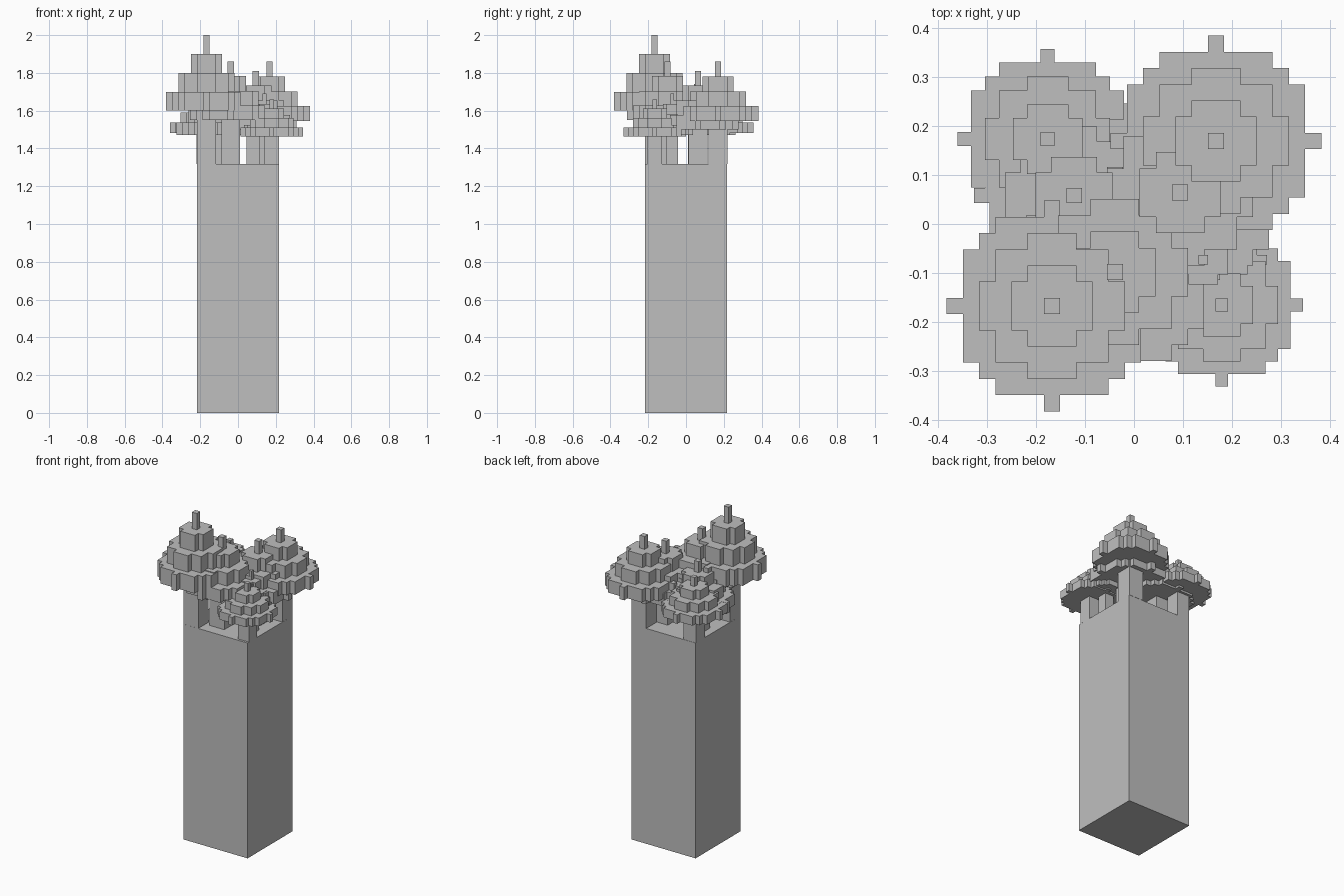
import bpy, bmesh, math

if "Cube" in bpy.data.objects:
    bpy.data.objects.remove(bpy.data.objects["Cube"])

grey = bpy.data.materials.new("plain grey")
grey.diffuse_color = (0.52, 0.52, 0.52, 1)
grey.use_nodes = True
grey.node_tree.nodes["Principled BSDF"].inputs["Base Color"].default_value = grey.diffuse_color


def finish(bm, name):
    bmesh.ops.recalc_face_normals(bm, faces=bm.faces)
    mesh = bpy.data.meshes.new(name)
    bm.to_mesh(mesh)
    bm.free()
    mesh.materials.append(grey)
    ob = bpy.data.objects.new(name, mesh)
    bpy.context.collection.objects.link(ob)
    return ob


def prism(bm, outline, z0, z1):
    low = [bm.verts.new((x, y, z0)) for x, y in outline]
    high = [bm.verts.new((x, y, z1)) for x, y in outline]
    bm.faces.new(low[::-1])
    bm.faces.new(high)
    n = len(low)
    for i in range(n):
        j = (i + 1) % n
        bm.faces.new((low[i], low[j], high[j], high[i]))


def square(cx, cy, h):
    return [(cx - h, cy - h), (cx + h, cy - h), (cx + h, cy + h), (cx - h, cy + h)]


def block_disc(cx, cy, r2, v):
    """Stepped outline of all grid cells with i*i + j*j <= r2."""
    n = math.isqrt(r2)
    right, left = [], []
    for j in range(-n, n + 1):
        w = math.isqrt(r2 - j * j) + 0.5
        for y in (j - 0.5, j + 0.5):
            if not right or right[-1] != (w, y):
                right.append((w, y))
                left.append((-w, y))
    # drop points in the middle of straight runs
    pts = right + left[::-1]
    n = len(pts)
    keep = [p for i, p in enumerate(pts)
            if not (pts[i - 1][0] == p[0] == pts[(i + 1) % n][0])]
    return [(cx + x * v, cy + y * v) for x, y in keep]


# tower block
bm = bmesh.new()
prism(bm, square(0, 0, 0.217), 0, 1.318)
finish(bm, "tower")

# trees: x, y, cell size, underside of canopy, tip
trees = [
    (-0.167, -0.167, 0.033, 1.60, 2.00),
    (0.167, 0.169, 0.033, 1.545, 1.86),
    (-0.176, 0.173, 0.0283, 1.482, 1.70),
    (0.179, -0.165, 0.0255, 1.462, 1.66),
    (0.094, 0.064, 0.033, 1.50, 1.81),
    (-0.039, -0.098, 0.033, 1.55, 1.86),
    (-0.122, 0.058, 0.0313, 1.47, 1.74),
    (0.141, -0.073, 0.02, 1.47, 1.69),
]
for k, (x, y, v, base, tip) in enumerate(trees, 1):
    # square trunk
    bm = bmesh.new()
    prism(bm, square(x, y, 1.5 * v), 1.318, base)
    finish(bm, f"trunk_{k}")
    # four shrinking canopy tiers, the last a single-cell spike
    bm = bmesh.new()
    step = (tip - base) / 4
    for i, r2 in enumerate((36, 18, 5, 0)):
        prism(bm, block_disc(x, y, r2, v), base + i * step, base + (i + 1) * step)
    finish(bm, f"canopy_{k}")
